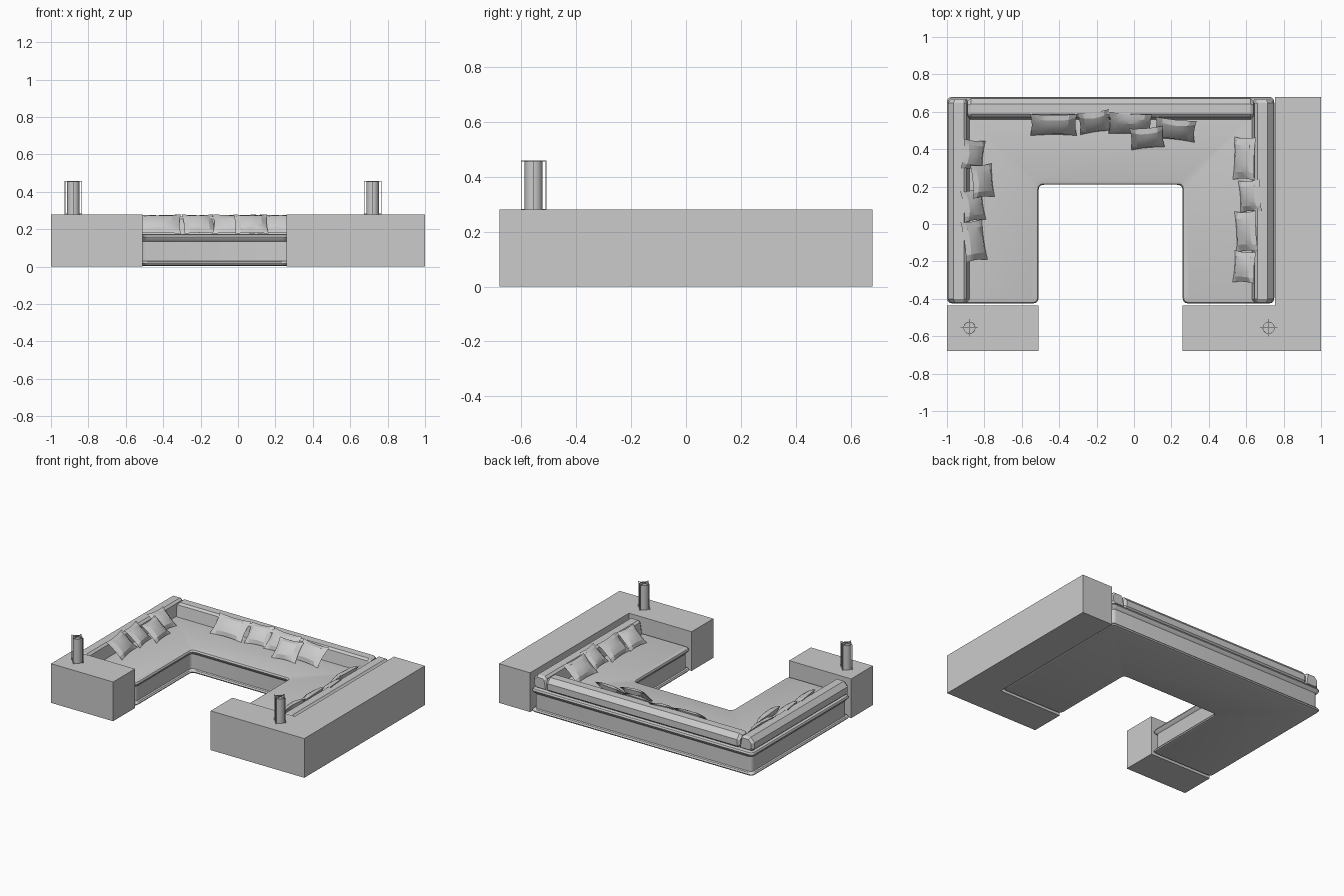
import bpy, bmesh, math, random
from mathutils import Vector, Matrix

if "Cube" in bpy.data.objects:
    bpy.data.objects.remove(bpy.data.objects["Cube"])
random.seed(4)

grey = bpy.data.materials.new("plain_grey")
grey.use_nodes = True
GREY = (0.6, 0.6, 0.6, 1)
grey.diffuse_color = GREY
grey.node_tree.nodes["Principled BSDF"].inputs["Base Color"].default_value = GREY


def finish(bm, name, smooth=None):
    bmesh.ops.recalc_face_normals(bm, faces=bm.faces)
    mesh = bpy.data.meshes.new(name)
    bm.to_mesh(mesh)
    bm.free()
    mesh.materials.append(grey)
    ob = bpy.data.objects.new(name, mesh)
    bpy.context.collection.objects.link(ob)
    if smooth:
        bpy.ops.object.select_all(action='DESELECT')
        ob.select_set(True)
        bpy.context.view_layer.objects.active = ob
        bpy.ops.object.shade_smooth_by_angle(angle=math.radians(smooth))
    return ob


def loft(bm, rings):
    loops = [[bm.verts.new(p) for p in ring] for ring in rings]
    n = len(loops[0])
    for a, b in zip(loops, loops[1:]):
        for i in range(n):
            j = (i + 1) % n
            bm.faces.new((a[i], a[j], b[j], b[i]))
    bm.faces.new(loops[0][::-1])
    bm.faces.new(loops[-1])


def prism(name, outline, z0, z1):
    bm = bmesh.new()
    loft(bm, [[(x, y, z) for x, y in outline] for z in (z0, z1)])
    return finish(bm, name)


def inset_outline(points, d, radius=0.03):
    """Inset a counter-clockwise right-angled outline and round its corners."""
    pts = [Vector(p) for p in points]
    n = len(pts)
    moved = []
    for i, p in enumerate(pts):
        e1 = (p - pts[i - 1]).normalized()
        e2 = (pts[(i + 1) % n] - p).normalized()
        moved.append(p + d * (Vector((-e1.y, e1.x)) + Vector((-e2.y, e2.x))))
    ring = []
    for i, p in enumerate(moved):
        a = p + (moved[i - 1] - p).normalized() * radius
        b = p + (moved[(i + 1) % n] - p).normalized() * radius
        for t in (0, 0.33, 0.67, 1):
            ring.append(a * (1 - t) ** 2 + p * 2 * t * (1 - t) + b * t * t)
    return ring


# Surrounding blocks
prism("left_block", [(0.26, -0.68), (1, -0.68), (1, 0.68), (0.755, 0.68),
                     (0.755, -0.435), (0.26, -0.435)], 0, 0.28)
prism("right_block", [(-1, -0.68), (-0.51, -0.68), (-0.51, -0.435), (-1, -0.435)], 0, 0.28)

# U-shaped seat with a piped rim at top and bottom
u_shape = [(-1, -0.425), (-0.51, -0.425), (-0.51, 0.21), (0.26, 0.21),
           (0.26, -0.425), (0.75, -0.425), (0.75, 0.68), (-1, 0.68)]
rim = [(0.02, 0.003), (0.004, 0.008), (0, 0.016), (0.006, 0.026), (0.016, 0.03),
       (0.016, 0.135), (0.006, 0.145), (0, 0.158), (0.005, 0.17), (0.022, 0.175)]
bm = bmesh.new()
loft(bm, [[(p.x, p.y, z) for p in inset_outline(u_shape, d)] for d, z in rim])
finish(bm, "seat", 35)


# Backrest bars: distance from the outer edge against height
bar_profile = [(0.02, 0.172), (0, 0.19), (0, 0.235), (0.03, 0.268),
               (0.085, 0.268), (0.1, 0.255), (0.115, 0.172)]


def bar(name, outer, inward, along, length):
    bm = bmesh.new()
    outer, inward, along = Vector(outer), Vector(inward), Vector(along)
    rings = []
    for t, s in ((0, 0.75), (0.018, 1), (length - 0.018, 1), (length, 0.75)):
        ring = []
        for d, z in bar_profile:
            p = outer + along * t + inward * (0.058 + (d - 0.058) * s)
            ring.append((p.x, p.y, 0.22 + (z - 0.22) * s))
        rings.append(ring)
    loft(bm, rings)
    finish(bm, name, 25)


bar("right_backrest", (-0.995, -0.42), (1, 0), (0, 1), 1.085)
bar("left_backrest", (0.745, -0.42), (-1, 0), (0, 1), 1.085)
bar("rear_backrest", (-0.89, 0.672), (0, -1), (1, 0), 1.53)


# Pillows: pinched grids, thick in the middle, leaning on the backrests
def pillow(name, x, y, length, width, yaw, z=0.228, tilt=42):
    n = 6
    bm = bmesh.new()
    place = (Matrix.Translation((x, y, z)) @ Matrix.Rotation(math.radians(yaw), 4, 'Z')
             @ Matrix.Rotation(math.radians(tilt), 4, 'X'))
    for side in (1, -1):
        grid = []
        for i in range(n + 1):
            row = []
            for j in range(n + 1):
                u, v = 2 * i / n - 1, 2 * j / n - 1
                h = 0.026 * math.sqrt((1 - u ** 2) * (1 - v ** 2))
                if h > 0:
                    h += random.uniform(-0.002, 0.002)
                px = u * length / 2 * (0.93 + 0.07 * v * v)
                py = v * width / 2 * (0.9 + 0.1 * u * u)
                row.append(bm.verts.new(place @ Vector((px, py, side * h))))
            grid.append(row)
        for i in range(n):
            for j in range(n):
                bm.faces.new((grid[i][j], grid[i + 1][j], grid[i + 1][j + 1], grid[i][j + 1]))
    bmesh.ops.remove_doubles(bm, verts=bm.verts, dist=0.0005)
    finish(bm, name, 20)


rear = [(-0.43, 0.53, 0.25, 0), (-0.21, 0.545, 0.17, 8), (-0.02, 0.535, 0.23, -3),
        (0.07, 0.46, 0.18, 5), (0.22, 0.505, 0.22, -6)]
right = [(-0.86, 0.37, 0.16, 84), (-0.81, 0.23, 0.18, 95), (-0.86, 0.1, 0.17, 98),
         (-0.855, -0.09, 0.22, 98)]
left = [(0.59, 0.35, 0.23, -92), (0.62, 0.15, 0.17, -86), (0.6, -0.04, 0.22, -87),
        (0.59, -0.23, 0.17, -94)]
for group, items in (("rear", rear), ("right", right), ("left", left)):
    for k, (x, y, length, yaw) in enumerate(items):
        pillow(f"{group}_pillow_{k + 1}", x, y, length, 0.155, yaw)


# Lanterns: open tube held in a thin four-post frame
def lantern(name, x, y):
    bm = bmesh.new()
    sides = 12

    def circle(r, z):
        return [bm.verts.new((x + r * math.cos(2 * math.pi * i / sides),
                              y + r * math.sin(2 * math.pi * i / sides), z)) for i in range(sides)]
    loops = [circle(0.033, 0.28), circle(0.033, 0.455), circle(0.03, 0.455), circle(0.03, 0.28)]
    for a, b in zip(loops, loops[1:] + loops[:1]):
        for i in range(sides):
            j = (i + 1) % sides
            bm.faces.new((a[i], a[j], b[j], b[i]))

    def rod(cx, cy, cz, sx, sy, sz):
        m = Matrix.Translation((cx, cy, cz)) @ Matrix.Diagonal((sx, sy, sz, 1))
        bmesh.ops.create_cube(bm, size=1, matrix=m)
    thin = 0.003
    for s in (-1, 1):
        rod(x + s * 0.045, y, 0.369, thin, thin, 0.178)
        rod(x, y + s * 0.045, 0.369, thin, thin, 0.178)
    for z in (0.2815, 0.4575):
        rod(x, y, z, 0.093, thin, thin)
        rod(x, y, z, thin, 0.093, thin)
    finish(bm, name, 35)


lantern("right_lantern", -0.88, -0.555)
lantern("left_lantern", 0.72, -0.555)
